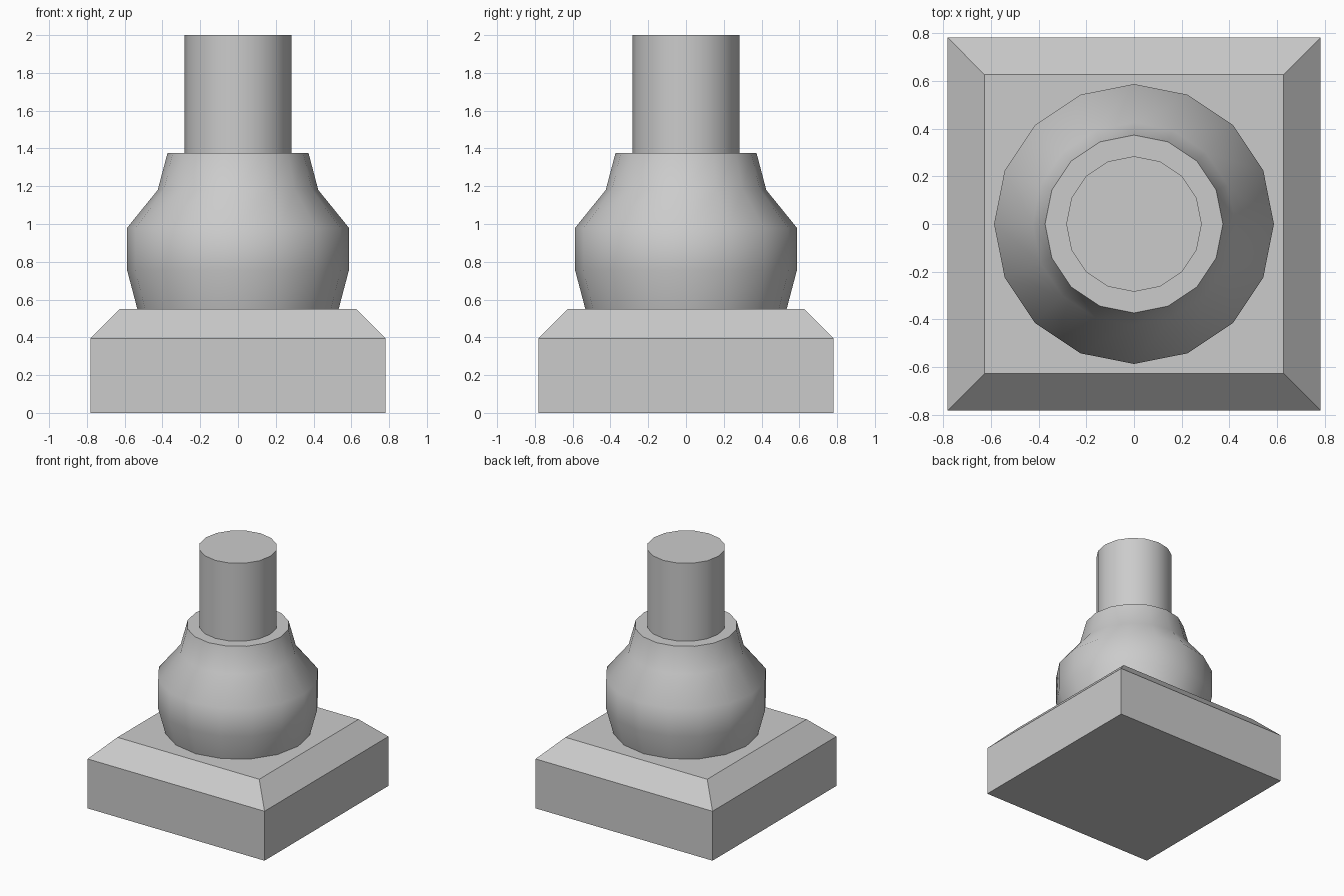
import bpy, bmesh, math

if "Cube" in bpy.data.objects:
    bpy.data.objects.remove(bpy.data.objects["Cube"])


def stack(name, profile, sides, turn=0.0, cap_bottom=False, cap_top=False, smooth=False):
    """Join rings of (radius, z) into one surface around the z axis."""
    bm = bmesh.new()
    rings = []
    for r, z in profile:
        angles = [turn + math.tau * i / sides for i in range(sides)]
        rings.append([bm.verts.new((r * math.cos(a), r * math.sin(a), z)) for a in angles])
    for lo, hi in zip(rings, rings[1:]):
        for i in range(sides):
            j = (i + 1) % sides
            bm.faces.new((lo[i], lo[j], hi[j], hi[i]))
    if cap_bottom:
        bm.faces.new(rings[0][::-1])
    if cap_top:
        bm.faces.new(rings[-1])
    mesh = bpy.data.meshes.new(name)
    bm.to_mesh(mesh)
    bm.free()
    obj = bpy.data.objects.new(name, mesh)
    bpy.context.collection.objects.link(obj)
    if smooth:
        bpy.ops.object.select_all(action='DESELECT')
        obj.select_set(True)
        bpy.context.view_layer.objects.active = obj
        bpy.ops.object.shade_smooth_by_angle(angle=math.radians(42))
    return obj


# Square plinth with chamfered top
d = math.sqrt(2)
stack("plinth", [(0.782 * d, 0), (0.782 * d, 0.395), (0.627 * d, 0.55)],
      4, math.pi / 4, cap_bottom=True, cap_top=True)

# Rounded bulb, ending in a flat shoulder around the post
stack("bulb", [(0.533, 0.55), (0.587, 0.755), (0.587, 0.98), (0.425, 1.18),
               (0.373, 1.377), (0.284, 1.377)], 16, smooth=True)

# Straight round post
stack("post", [(0.284, 1.377), (0.284, 2.0)], 16, cap_top=True, smooth=True)
